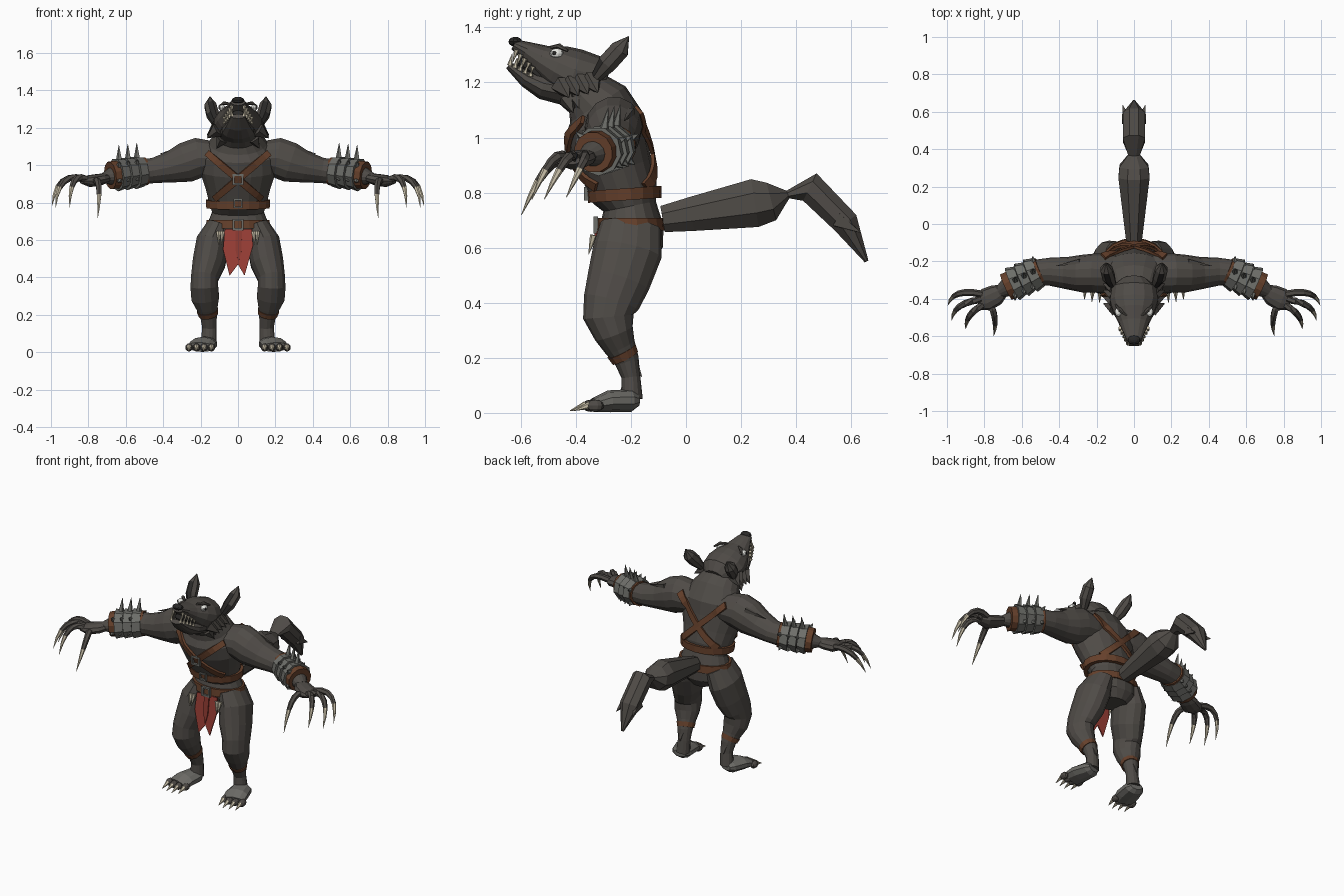
import bpy, bmesh, math
from mathutils import Vector, Matrix
from mathutils.bvhtree import BVHTree

default_cube = bpy.data.objects.get("Cube")
if default_cube:
    bpy.data.objects.remove(default_cube, do_unlink=True)


def material(name, red, green, blue):
    mat = bpy.data.materials.new(name)
    mat.use_nodes = True
    mat.diffuse_color = (red, green, blue, 1)
    shader = mat.node_tree.nodes["Principled BSDF"]
    shader.inputs["Base Color"].default_value = (red, green, blue, 1)
    shader.inputs["Roughness"].default_value = 0.9
    return mat


FUR = material("dark fur", .079, .071, .063)
DARK = material("black skin", .022, .021, .02)
STEEL = material("grey plate", .155, .157, .143)
PAW = material("grey paw", .148, .144, .131)
LEATHER = material("brown leather", .13, .051, .024)
CLOTH = material("red cloth", .33, .05, .037)
TRIM = material("dark red cloth", .27, .042, .031)
IVORY = material("ivory", .58, .52, .39)
WHITE = material("eye white", .8, .8, .76)


def finish(name, bm, *mats):
    bmesh.ops.recalc_face_normals(bm, faces=bm.faces)
    mesh = bpy.data.meshes.new(name)
    bm.to_mesh(mesh)
    bm.free()
    for mat in mats:
        mesh.materials.append(mat)
    obj = bpy.data.objects.new(name, mesh)
    bpy.context.scene.collection.objects.link(obj)
    return obj


def loft(name, stations, mat, sides=12, side=1, second=None, split=99):
    """Skin elliptical rings (x, y, z, half width, half depth); side mirrors x."""
    centres = [Vector((s[0] * side, s[1], s[2])) for s in stations]
    whole = (centres[-1] - centres[0]).normalized()
    guide = Vector((0, 0, 1)) if abs(whole.x) > .7 else Vector((1, 0, 0))
    bm = bmesh.new()
    rings = []
    last = len(centres) - 1
    for i, (centre, station) in enumerate(zip(centres, stations)):
        along = (centres[min(i + 1, last)] - centres[max(i - 1, 0)]).normalized()
        wide = (guide - along * guide.dot(along)).normalized()
        deep = along.cross(wide)
        turns = [math.tau * (k + .5) / sides for k in range(sides)]
        rings.append([bm.verts.new(centre + wide * station[3] * math.cos(t)
                                   + deep * station[4] * math.sin(t)) for t in turns])
    for i in range(last):
        for k in range(sides):
            j = (k + 1) % sides
            face = bm.faces.new((rings[i][k], rings[i][j], rings[i + 1][j], rings[i + 1][k]))
            face.material_index = int(i >= split)
    bm.faces.new(rings[0])
    bm.faces.new(rings[-1]).material_index = int(last > split)
    return finish(name, bm, mat, second or mat)


def spike(name, base, tip, radius, mat, side=1, sides=6):
    return loft(name, [(*base, radius, radius), (*tip, .001, .001)], mat, sides, side)


def blob(name, centre, size, mat, side=1):
    bm = bmesh.new()
    place = Matrix.Translation((centre[0] * side, centre[1], centre[2]))
    bmesh.ops.create_uvsphere(bm, u_segments=10, v_segments=6, radius=1,
                              matrix=place @ Matrix.Diagonal((*size, 1)))
    return finish(name, bm, mat)


def plate(name, outline, mat, thickness=.008):
    bm = bmesh.new()
    bm.faces.new([bm.verts.new(p) for p in outline])
    obj = finish(name, bm, mat)
    solid = obj.modifiers.new("thickness", "SOLIDIFY")
    solid.thickness, solid.offset = thickness, 0
    return obj


def frame(name, centre, half):
    """Square buckle made of four bars."""
    bm = bmesh.new()
    for dx, dz in ((1, 0), (-1, 0), (0, 1), (0, -1)):
        size = (half * (.45 if dx else 2.4), .016, half * (.45 if dz else 2.4))
        spot = Vector(centre) + Vector((dx, 0, dz)) * half
        bmesh.ops.create_cube(bm, size=1, matrix=Matrix.Translation(spot) @ Matrix.Diagonal((*size, 1)))
    return finish(name, bm, STEEL)


# Torso and neck
torso = loft("torso", [
    (0, -.205, .56, .09, .09), (0, -.2, .61, .165, .117), (0, -.198, .68, .168, .116),
    (0, -.205, .75, .14, .097), (0, -.222, .8, .155, .122), (0, -.25, .88, .175, .13),
    (0, -.28, .97, .205, .142), (0, -.295, 1.05, .2, .146), (0, -.32, 1.12, .155, .12),
    (0, -.37, 1.165, .12, .092), (0, -.43, 1.2, .1, .08)], FUR, 18)

# Head with open jaws
loft("head", [
    (0, -.3, 1.19, .07, .055), (0, -.34, 1.21, .12, .09), (0, -.41, 1.225, .132, .1),
    (0, -.47, 1.255, .113, .085), (0, -.53, 1.285, .08, .055), (0, -.58, 1.315, .058, .035),
    (0, -.625, 1.338, .038, .02)], FUR, 14)
loft("lower_jaw", [
    (0, -.42, 1.165, .1, .055), (0, -.52, 1.185, .088, .048), (0, -.58, 1.215, .065, .034),
    (0, -.645, 1.262, .038, .014)], FUR, 12)
loft("mouth_interior", [(0, -.5, 1.22, .07, .05), (0, -.58, 1.265, .048, .03),
                        (0, -.61, 1.28, .03, .015)], DARK, 8)
blob("nose", (0, -.62, 1.348), (.036, .025, .018), DARK)

shoulders = []
for side, label in ((1, "left"), (-1, "right")):
    # Eyes, ears, teeth and cheek fur
    blob(label + "_eye", (.084, -.47, 1.306), (.019, .025, .018), WHITE, side)
    blob(label + "_pupil", (.1, -.478, 1.307), (.005, .008, .008), DARK, side)
    loft(label + "_brow", [(.04, -.49, 1.328, .006, .006), (.075, -.46, 1.332, .011, .01),
                           (.1, -.43, 1.315, .005, .005)], FUR, 6, side)
    ear = loft(label + "_ear", [
        (.115, -.325, 1.22, .022, .022), (.135, -.285, 1.27, .036, .038),
        (.148, -.24, 1.32, .034, .038), (.15, -.208, 1.367, .002, .002)], FUR, 8, side, DARK)
    for face in ear.data.polygons:
        face.material_index = int(face.normal.y < -.6)
    for k in range(5):
        t = k / 4
        x, length = .034 + .04 * t, .045 - .024 * t
        top = Vector((x, -.615 + .06 * t, 1.318 - .06 * t))
        low = Vector((x, -.64 + .075 * t, 1.262 - .04 * t))
        spike(f"{label}_upper_tooth_{k}", top, top + Vector((0, -.3, -.95)) * length, .01, IVORY, side)
        spike(f"{label}_lower_tooth_{k}", low, low + Vector((0, .2, .95)) * length, .01, IVORY, side)
    for k in range(4):
        base = Vector((.105, -.45 + .035 * k, 1.19 + .006 * k))
        spike(f"{label}_cheek_tuft_{k}", base, base + Vector((.06, .025, -.045)), .042, FUR, side, 5)
        neck = Vector((.085, -.43 + .035 * k, 1.14))
        spike(f"{label}_neck_tuft_{k}", neck, neck + Vector((.03, .02, -.05)), .035, FUR, side, 5)

    # Arm and hand
    shoulders.append(loft(label + "_arm", [
        (.07, -.27, 1.035, .08, .1), (.14, -.265, 1.04, .092, .105), (.21, -.262, 1.04, .11, .104),
        (.28, -.265, 1.015, .11, .1), (.36, -.262, .99, .086, .086), (.45, -.255, .972, .069, .075),
        (.52, -.26, .965, .069, .07), (.6, -.295, .955, .066, .066), (.68, -.34, .94, .046, .05),
        (.72, -.365, .932, .026, .033)], FUR, 14, side))
    spike(label + "_arm_tuft", (.29, -.2, 1.095), (.42, -.225, 1.06), .018, FUR, side, 4)
    loft(label + "_hand", [
        (.69, -.35, .935, .025, .03), (.735, -.378, .925, .031, .056), (.79, -.405, .916, .033, .062),
        (.835, -.42, .917, .016, .04)], FUR, 10, side)

    # Long clawed fingers, each a bent curve from hand to tip
    fingers = [((.815, -.375, .925), (.97, -.34, .975), (.995, -.435, .782)),
               ((.82, -.405, .925), (.965, -.42, .975), (.975, -.515, .775)),
               ((.81, -.435, .925), (.9, -.48, .975), (.9, -.56, .775)),
               ((.765, -.44, .915), (.73, -.5, .945), (.75, -.598, .718))]
    for k, points in enumerate(fingers):
        base, bend, tip = map(Vector, points)
        path = []
        for step in range(7):
            t = step / 6
            spot = base * (1 - t) ** 2 + bend * 2 * t * (1 - t) + tip * t * t
            radius = .018 * (1 - t ** 3) + .001
            path.append((*spot, radius, radius))
        loft(f"{label}_finger_{k}", path, FUR, 6, side, IVORY, 4)

    # Spiked bracer of three plates between leather cuffs
    start, end = Vector((.51, -.257, .966)), Vector((.675, -.333, .947))
    along = end - start
    for k in range(3):
        near, far = start + along * .29 * k, start + along * (.29 * k + .27)
        loft(f"{label}_bracer_plate_{k}", [(*near, .08, .082), (*far, .09, .096)], STEEL, 9, side)
        for angle, length in ((.2, .085), (1.1, .035), (-.9, .035), (2.2, .03), (-2, .03)):
            out = Vector((.02, math.sin(angle), math.cos(angle)))
            root = far - along * .1 + out * .075
            spike(f"{label}_bracer_spike_{k}_{angle}", root, root + out * length, .018, STEEL, side, 5)
    for k, t in enumerate((-.08, .85)):
        near, far = start + along * t, start + along * (t + .2)
        loft(f"{label}_cuff_{k}", [(*near, .077, .077), (*far, .075, .077)], LEATHER, 12, side)

    # Leg, strap and clawed paw
    loft(label + "_leg", [
        (.1, -.2, .68, .065, .11), (.135, -.212, .59, .09, .126), (.155, -.245, .48, .09, .115),
        (.178, -.272, .4, .075, .102), (.18, -.282, .35, .076, .092), (.175, -.262, .29, .076, .073),
        (.165, -.24, .24, .058, .058), (.157, -.215, .19, .045, .045), (.153, -.2, .13, .039, .034),
        (.158, -.197, .05, .043, .04)], FUR, 14, side)
    loft(label + "_leg_strap", [(.163, -.234, .225, .058, .058), (.158, -.221, .2, .053, .053)],
         LEATHER, 12, side)
    spike(label + "_calf_tuft", (.157, -.19, .18), (.157, -.16, .13), .025, FUR, side, 4)
    loft(label + "_foot", [
        (.165, -.174, .045, .04, .022), (.17, -.2, .045, .062, .041), (.188, -.28, .042, .073, .04),
        (.2, -.335, .028, .071, .026)], PAW, 10, side)
    for k in range(4):
        x, y = .142 + .04 * k, -.35 + .012 * abs(k - 1.3)
        blob(f"{label}_toe_{k}", (x, y, .026), (.021, .032, .022), FUR, side)
        spike(f"{label}_toe_claw_{k}", (x, y - .02, .028), (x + .003, y - .075, .008), .014, IVORY, side)

    # Tusk charms and a prong of fur at the tail end
    for k in range(2):
        spike(f"{label}_belt_tusk_{k}", (.083 + .022 * k, -.335, .645), (.09 + .012 * k, -.354, .575), .014, IVORY, side)
    spike(label + "_tail_prong", (.04, .55, .7), (.06, .635, .655), .035, FUR, side, 4)

# Bushy tail pinched in the middle
loft("tail", [
    (0, -.085, .704, .046, .052), (0, .02, .722, .06, .067), (0, .25, .762, .09, .095),
    (0, .31, .768, .084, .076), (0, .37, .793, .034, .016), (0, .45, .82, .065, .06),
    (0, .58, .69, .065, .052), (0, .656, .55, .008, .008)], FUR, 8)

# Belts and buckles
loft("hip_belt", [(0, -.2, .662, .178, .125), (0, -.2, .708, .17, .121)], LEATHER, 18)
loft("waist_belt", [(0, -.222, .772, .172, .134), (0, -.225, .815, .175, .136)], LEATHER, 18)
frame("hip_buckle", (0, -.328, .683), .025)
frame("waist_buckle", (0, -.362, .795), .02)

# Crossed chest straps, laid on the body front and back
verts, polys = [], []
for obj in [torso] + shoulders:
    polys += [[i + len(verts) for i in p.vertices] for p in obj.data.polygons]
    verts += [v.co.copy() for v in obj.data.vertices]
body = BVHTree.FromPolygons(verts, polys)


def strap(name, high, low, view, width=.018):
    high, low = Vector(high), Vector(low)
    across = Vector((high.z - low.z, 0, low.x - high.x)).normalized() * width
    bm = bmesh.new()
    rows = []
    for step in range(13):
        middle = high.lerp(low, step / 12)
        row = []
        for shift in (-across, across):
            origin = middle + shift + Vector((0, view * 2, 0))
            hit = body.ray_cast(origin, Vector((0, -view, 0)))[0]
            if hit:
                row.append(bm.verts.new(hit + Vector((0, view * .012, 0))))
        if len(row) == 2:
            rows.append(row)
    for a, b in zip(rows, rows[1:]):
        bm.faces.new((a[0], a[1], b[1], b[0]))
    obj = finish(name, bm, LEATHER)
    solid = obj.modifiers.new("thickness", "SOLIDIFY")
    solid.thickness, solid.offset = .014, 0


for view, label, top in ((-1, "front", 1.065), (1, "back", 1.1)):
    for side, hand in ((1, "left"), (-1, "right")):
        strap(f"{label}_{hand}_strap", (.165 * side, 0, top), (-.125 * side, 0, .82), view)
chest = body.ray_cast(Vector((0, -2, .925)), Vector((0, 1, 0)))[0]
frame("chest_buckle", chest + Vector((0, -.02, 0)), .024)

# Loincloth with a swallow-tailed hem and a centre strip
hem = [(-.07, .66), (.075, .66), (.08, .57), (.035, .41), (0, .47), (-.045, .41), (-.08, .55)]
plate("loincloth", [(x, -.32 - (.66 - z) * .08, z) for x, z in hem], CLOTH)
strip = [(-.014, .66), (.022, .66), (.018, .54), (.002, .48), (-.012, .54)]
plate("loincloth_strip", [(x, -.327 - (.66 - z) * .08, z) for x, z in strip], TRIM)
